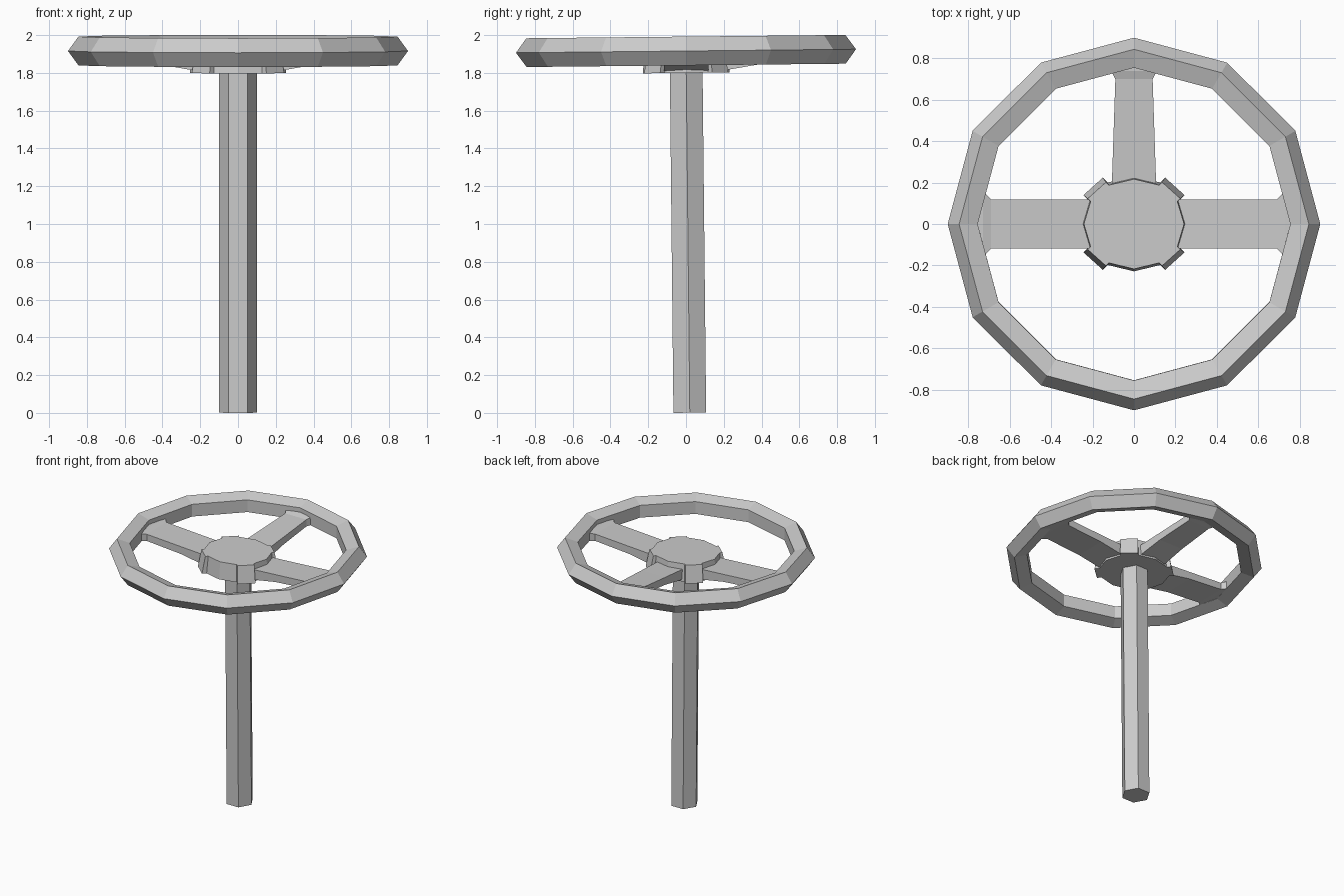
import bpy, bmesh
from math import sin, cos, radians
from mathutils import Matrix, Vector

if "Cube" in bpy.data.objects:
    bpy.data.objects.remove(bpy.data.objects["Cube"])

RIM_Z = 1.916
# The whole wheel leans very slightly about the rim centre
TILT = (Matrix.Translation((0, 0, RIM_Z)) @ Matrix.Rotation(radians(0.6), 4, 'X')
        @ Matrix.Translation((0, 0, -RIM_Z)))


def loft(name, rings, turn=0):
    """Skin a list of equal-length point loops and cap both ends."""
    bm = bmesh.new()
    loops = [[bm.verts.new(p) for p in ring] for ring in rings]
    n = len(loops[0])
    for a, b in zip(loops, loops[1:]):
        for i in range(n):
            j = (i + 1) % n
            bm.faces.new((a[i], a[j], b[j], b[i]))
    bm.faces.new(loops[0])
    bm.faces.new(loops[-1])
    bmesh.ops.recalc_face_normals(bm, faces=bm.faces)
    mesh = bpy.data.meshes.new(name)
    bm.transform(TILT @ Matrix.Rotation(radians(turn), 4, 'Z'))
    bm.to_mesh(mesh)
    bm.free()
    obj = bpy.data.objects.new(name, mesh)
    bpy.context.collection.objects.link(obj)
    return obj


def hub_loop(rx, ry, tab, z):
    """Twelve-sided outline with the four diagonal sides pushed outward."""
    pts = []
    for k in range(12):
        a = radians(30 * k)
        p = Vector((rx * cos(a), ry * sin(a), z))
        q = radians(90 * (k // 3) + 45)
        out = p + Vector((cos(q), sin(q), 0)) * tab
        pts += {0: [p], 1: [p, out], 2: [out, p]}[k % 3]
    return pts


def spoke(name, turn, sections):
    """Sections are (distance, half width, bottom z, top z)."""
    loft(name, [[(d, -w, b), (d, w, b), (d, w, t), (d, -w, t)]
                for d, w, b, t in sections], turn)


# Rim: 12 segments with a pentagon section
bpy.ops.mesh.primitive_torus_add(major_segments=12, minor_segments=5,
                                 major_radius=0.82, minor_radius=0.08,
                                 location=(0, 0, RIM_Z))
rim = bpy.context.object
rim.name = "wheel_rim"
rim.matrix_world = TILT @ Matrix.Translation((0, 0, RIM_Z))

# Column: hexagonal shaft
loft("column", [[(0.1 * cos(radians(60 * k)), 0.1 * sin(radians(60 * k)), z)
                 for k in range(6)] for z in (0.001, 1.81)])

# Hub
loft("hub", [hub_loop(0.255, 0.23, 0.033, 1.80),
             hub_loop(0.242, 0.217, 0.02, 1.93)])

# Spokes, rising from the hub and flaring where they meet the rim
side = [(0.18, 0.118, 1.805, 1.887), (0.40, 0.118, 1.843, 1.9),
        (0.69, 0.118, 1.866, 1.918), (0.73, 0.16, 1.87, 1.93), (0.79, 0.16, 1.872, 1.93)]
back = [(0.16, 0.108, 1.805, 1.887), (0.40, 0.1, 1.843, 1.9),
        (0.70, 0.09, 1.866, 1.918), (0.74, 0.11, 1.87, 1.93), (0.79, 0.11, 1.872, 1.93)]
spoke("right_spoke", 0, side)
spoke("left_spoke", 180, side)
spoke("back_spoke", 90, back)
